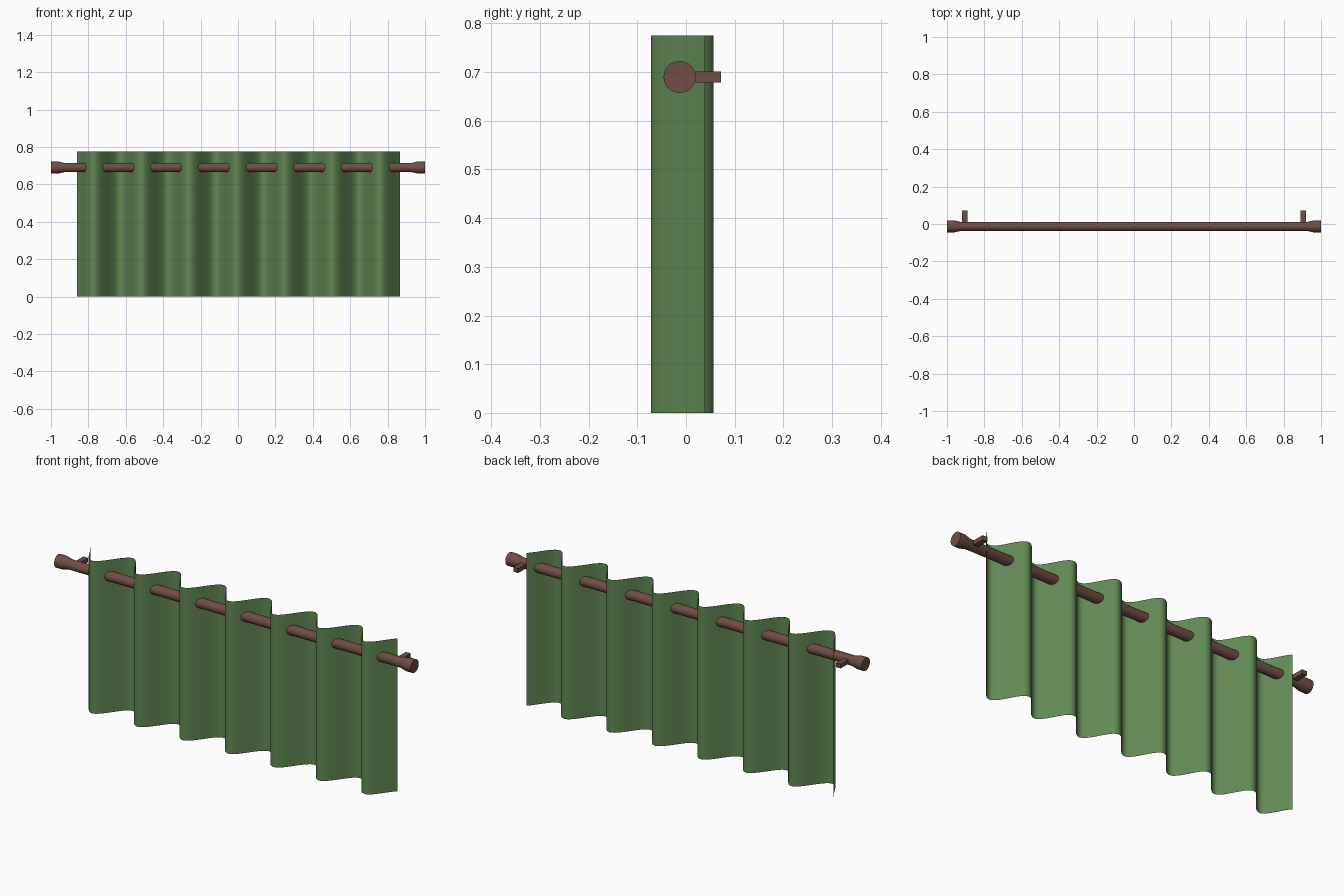
import bpy, bmesh, math

if "Cube" in bpy.data.objects:
    bpy.data.objects.remove(bpy.data.objects["Cube"])

ROD_Y, ROD_Z, ROD_R = -0.013, 0.69, 0.025


def material(name, rgb):
    m = bpy.data.materials.new(name)
    m.diffuse_color = (*rgb, 1)
    m.use_nodes = True
    m.node_tree.nodes["Principled BSDF"].inputs["Base Color"].default_value = m.diffuse_color
    return m


def add_mesh(name, bm, mat, smooth=True):
    mesh = bpy.data.meshes.new(name)
    bm.to_mesh(mesh)
    bm.free()
    ob = bpy.data.objects.new(name, mesh)
    bpy.context.collection.objects.link(ob)
    mesh.materials.append(mat)
    if smooth:
        bpy.ops.object.select_all(action='DESELECT')
        ob.select_set(True)
        bpy.context.view_layer.objects.active = ob
        bpy.ops.object.shade_smooth_by_angle(angle=math.radians(40))
    return ob


green = material("curtain_green", (0.12, 0.25, 0.09))
brown = material("rod_brown", (0.16, 0.075, 0.06))

# Curtain: thin sheet following a slightly skewed wave
PERIOD, AMP, MID_Y, HEIGHT = 0.255, 0.0645, -0.0075, 0.775
START, END = -0.92, 12 * math.pi + 3.95
STEPS = 200
path = []
for i in range(STEPS + 1):
    a = START + (END - START) * i / STEPS
    x = -0.828 + PERIOD * a / (2 * math.pi) - 0.006 * math.sin(a)
    path.append((x, MID_Y - AMP * math.sin(a)))
bm = bmesh.new()
columns = [[bm.verts.new((x, y, z)) for z in (0, HEIGHT)] for x, y in path]
for (a, b), (c, d) in zip(columns, columns[1:]):
    bm.faces.new((a, c, d, b))
add_mesh("curtain", bm, green)

# Rod with flared ends: profile of (x, radius) turned about the x axis
half = [(0.93, ROD_R), (0.965, 0.033), (1.0, 0.033)]
profile = [(-x, r) for x, r in reversed(half)] + half
SIDES = 32
bm = bmesh.new()
rings = []
for x, r in profile:
    rings.append([bm.verts.new((x, ROD_Y + r * math.cos(t), ROD_Z + r * math.sin(t)))
                  for t in (2 * math.pi * k / SIDES for k in range(SIDES))])
for r0, r1 in zip(rings, rings[1:]):
    for k in range(SIDES):
        n = (k + 1) % SIDES
        bm.faces.new((r0[k], r0[n], r1[n], r1[k]))
bm.faces.new(rings[0])
bm.faces.new(rings[-1])
bmesh.ops.recalc_face_normals(bm, faces=bm.faces)
add_mesh("curtain_rod", bm, brown)

# Wall brackets behind the rod
for side, sx in (("left", -1), ("right", 1)):
    bm = bmesh.new()
    bmesh.ops.create_cube(bm, size=1)
    bmesh.ops.scale(bm, vec=(0.027, 0.075, 0.022), verts=bm.verts)
    bmesh.ops.translate(bm, vec=(sx * 0.905, 0.0345, ROD_Z), verts=bm.verts)
    add_mesh(side + "_wall_bracket", bm, brown, smooth=False)
